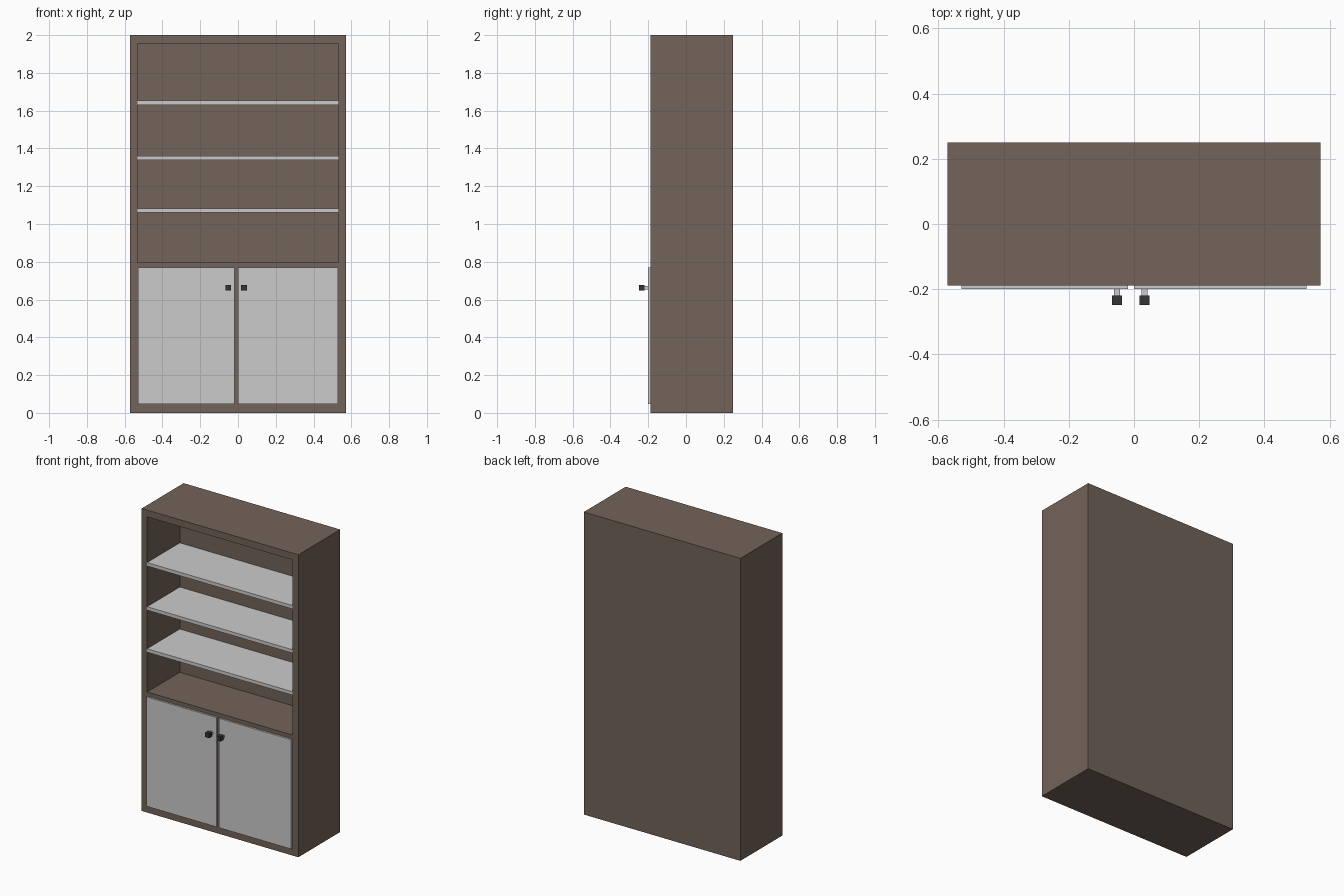
import bpy
import bmesh
from mathutils import Vector

if "Cube" in bpy.data.objects:
    bpy.data.objects.remove(bpy.data.objects["Cube"])


def material(name, rgb):
    m = bpy.data.materials.new(name)
    m.diffuse_color = (*rgb, 1)
    m.use_nodes = True
    m.node_tree.nodes["Principled BSDF"].inputs["Base Color"].default_value = m.diffuse_color
    return m


brown = material("brown_wood", (0.168, 0.125, 0.1))
black = material("black_knob", (0.035, 0.035, 0.035))


def finish(name, bm, mat):
    mesh = bpy.data.meshes.new(name)
    bm.to_mesh(mesh)
    bm.free()
    if mat:
        mesh.materials.append(mat)
    obj = bpy.data.objects.new(name, mesh)
    bpy.context.collection.objects.link(obj)
    return obj


def box_bmesh(x, y, z):
    bm = bmesh.new()
    bmesh.ops.create_cube(bm, size=1)
    lo, hi = (Vector(c) for c in zip(x, y, z))
    for v in bm.verts:
        v.co = (lo + hi) / 2 + v.co * (hi - lo)
    return bm


def box(name, x, y, z, mat=None):
    return finish(name, box_bmesh(x, y, z), mat)


FRONT, BACK, INNER_BACK = -0.188, 0.25, 0.153
IN_X = (-0.533, 0.53)
IN_Z = (0.797, 1.955)

# Cabinet body: a solid block with the open shelf bay pushed into its front
bm = box_bmesh((-0.573, 0.573), (FRONT, BACK), (0, 2))
bm.normal_update()
front = min(bm.faces, key=lambda f: f.calc_center_median().y)
bmesh.ops.inset_individual(bm, faces=[front], thickness=0.03)
for v in front.verts:
    v.co.x = IN_X[v.co.x > 0]
    v.co.z = IN_Z[v.co.z > 1]
bay = bmesh.ops.extrude_discrete_faces(bm, faces=[front])["faces"][0]
for v in bay.verts:
    v.co.y = INNER_BACK
bmesh.ops.recalc_face_normals(bm, faces=bm.faces[:])
finish("cabinet_body", bm, brown)

# Shelves
for name, z in (("lower", 1.06), ("middle", 1.338), ("upper", 1.63)):
    box(name + "_shelf", IN_X, (FRONT, INNER_BACK), (z, z + 0.023))

# Doors with their knobs
for side, door_x, knob_x in (("left", (-0.53, -0.018), -0.052),
                             ("right", (0.0, 0.529), 0.032)):
    box(side + "_door", door_x, (-0.2, FRONT), (0.047, 0.77))
    for part, r, y, mat in (("_knob_stem", 0.009, (-0.219, -0.2), None),
                            ("_knob", 0.015, (-0.248, -0.219), black)):
        box(side + part, (knob_x - r, knob_x + r), y, (0.662 - r, 0.662 + r), mat)
